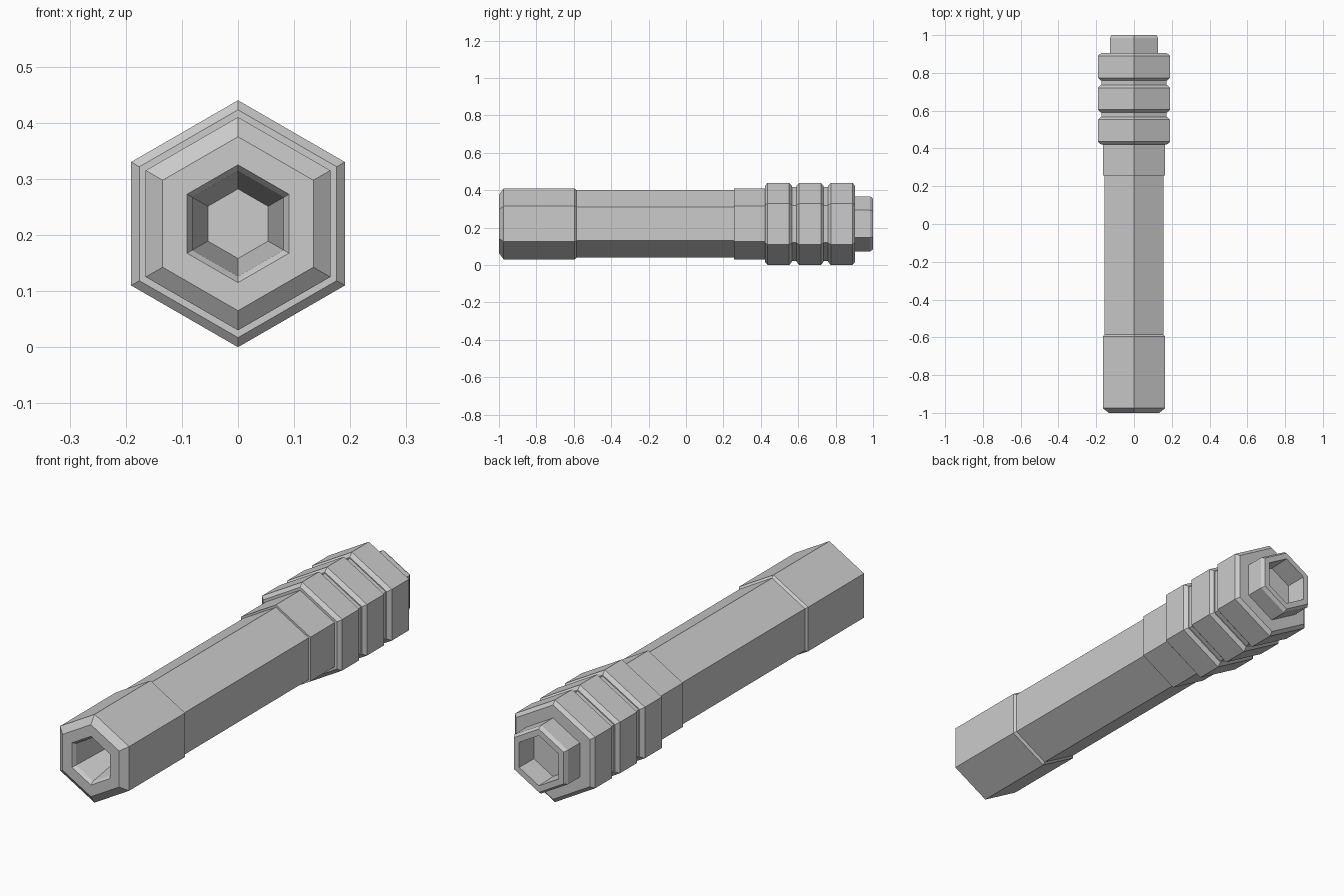
import bpy, bmesh
from math import cos, sin, pi

cube = bpy.data.objects.get("Cube")
if cube:
    bpy.data.objects.remove(cube, do_unlink=True)

AXIS_Z = 0.22

grey = bpy.data.materials.new("plain_grey")
grey.use_nodes = True
colour = (0.6, 0.6, 0.6, 1)
grey.diffuse_color = colour
grey.node_tree.nodes["Principled BSDF"].inputs["Base Color"].default_value = colour


def hex_turned(name, profile):
    """Skin hexagons along y from (y, radius) pairs and cap both ends."""
    bm = bmesh.new()
    loops = []
    for y, r in profile:
        angles = [pi / 2 + k * pi / 3 for k in range(6)]
        loops.append([bm.verts.new((r * cos(a), y, AXIS_Z + r * sin(a))) for a in angles])
    for a, b in zip(loops, loops[1:]):
        for k in range(6):
            n = (k + 1) % 6
            bm.faces.new((a[k], a[n], b[n], b[k]))
    bm.faces.new(loops[0])
    bm.faces.new(loops[-1])
    bmesh.ops.recalc_face_normals(bm, faces=bm.faces)
    mesh = bpy.data.meshes.new(name)
    bm.to_mesh(mesh)
    bm.free()
    mesh.materials.append(grey)
    obj = bpy.data.objects.new(name, mesh)
    bpy.context.collection.objects.link(obj)
    return obj


# Front sleeve with a tapered socket
hex_turned("front_sleeve", [
    (-0.80, 0.062), (-0.985, 0.094), (-1.0, 0.105), (-1.0, 0.155),
    (-0.975, 0.19), (-0.595, 0.19), (-0.585, 0.18)])

# Long shaft and rear collar
hex_turned("shaft", [(-0.6, 0.18), (0.27, 0.18)])
hex_turned("rear_collar", [(0.257, 0.19), (0.43, 0.19)])

# Grip core and three chamfered grip rings
hex_turned("grip_core", [(0.425, 0.198), (0.88, 0.198)])
for i in range(3):
    start = 0.422 + i * 0.169
    end = start + 0.132
    hex_turned(f"grip_ring_{i + 1}", [
        (start, 0.203), (start + 0.014, 0.22),
        (end - 0.014 + 0.012, 0.22), (end + 0.012, 0.203)])

# Hollow end nozzle
hex_turned("end_nozzle", [
    (0.87, 0.147), (0.985, 0.147), (1.0, 0.136),
    (1.0, 0.108), (0.89, 0.104)])
